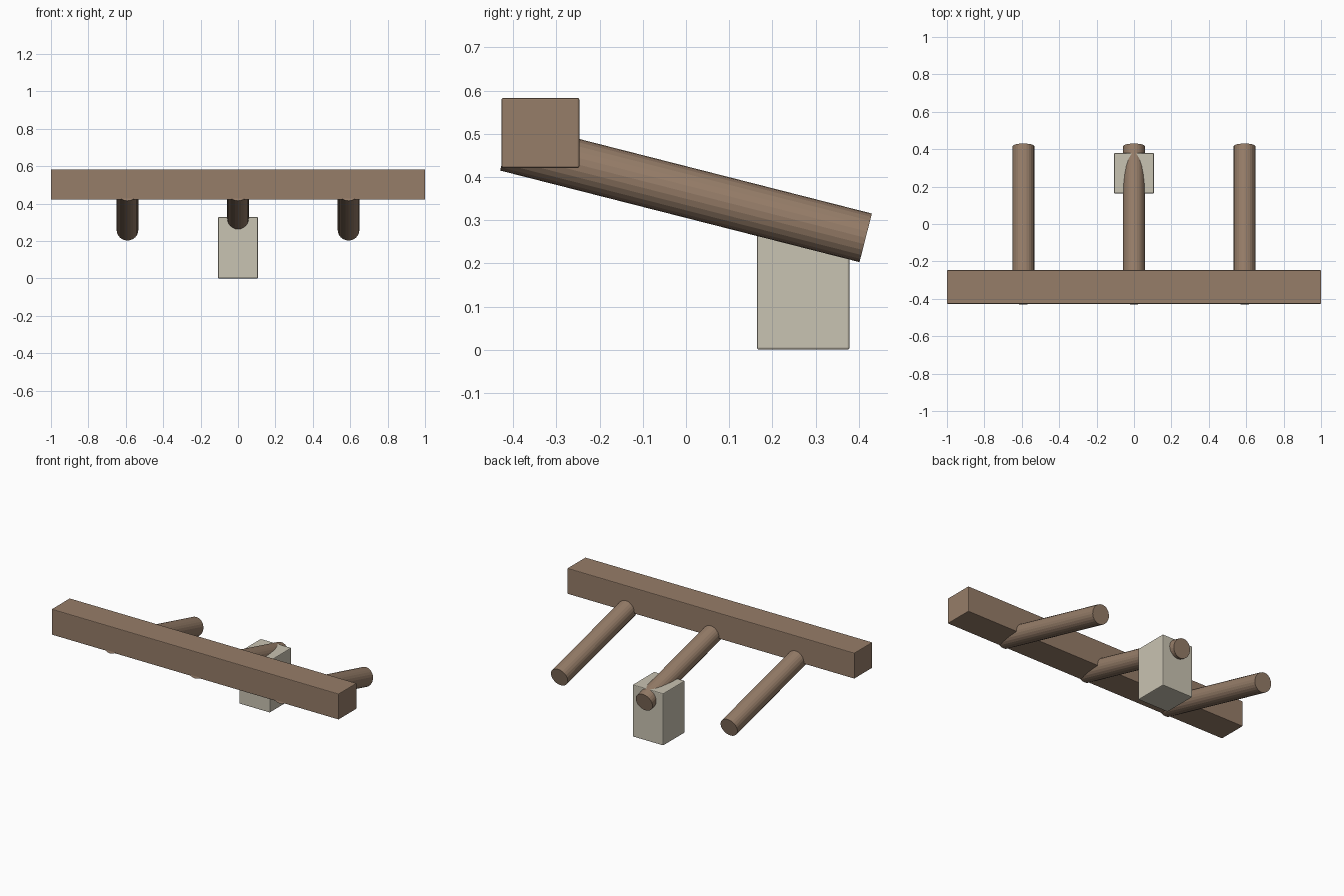
import bpy
from mathutils import Vector

if "Cube" in bpy.data.objects:
    bpy.data.objects.remove(bpy.data.objects["Cube"])


def material(name, rgb):
    m = bpy.data.materials.new(name)
    m.diffuse_color = (*rgb, 1.0)
    m.use_nodes = True
    m.node_tree.nodes["Principled BSDF"].inputs["Base Color"].default_value = m.diffuse_color
    return m


wood = material("brown wood", (0.305, 0.205, 0.140))
stone = material("pale stone", (0.584, 0.546, 0.445))


def box(name, lo, hi, mat, bevel):
    """Box between two corners with slightly softened edges."""
    lo, hi = Vector(lo), Vector(hi)
    bpy.ops.mesh.primitive_cube_add(size=1, location=(lo + hi) / 2)
    ob = bpy.context.object
    ob.name = name
    ob.scale = hi - lo
    bpy.ops.object.transform_apply(location=False, rotation=False, scale=True)
    mod = ob.modifiers.new("soft edges", 'BEVEL')
    mod.width = bevel
    mod.segments = 2
    ob.data.materials.append(mat)
    return ob


def log(name, start, end, radius, mat):
    """Round log between two points."""
    start, end = Vector(start), Vector(end)
    axis = end - start
    bpy.ops.mesh.primitive_cylinder_add(vertices=24, radius=radius, depth=axis.length,
                                        location=(start + end) / 2)
    ob = bpy.context.object
    ob.name = name
    ob.rotation_euler = axis.to_track_quat('Z', 'Y').to_euler()
    ob.data.materials.append(mat)
    return ob


# Long square beam across the front
box("cross_beam", (-1, -0.427, 0.421), (1, -0.247, 0.583), wood, 0.004)

# Three sloping logs running back from the beam
for side, x in (("left", -0.591), ("middle", 0), ("right", 0.591)):
    log(side + "_log", (x, -0.416, 0.471), (x, 0.416, 0.259), 0.058, wood)

# Block under the middle log
box("support_block", (-0.107, 0.164, 0), (0.107, 0.379, 0.328), stone, 0.005)
